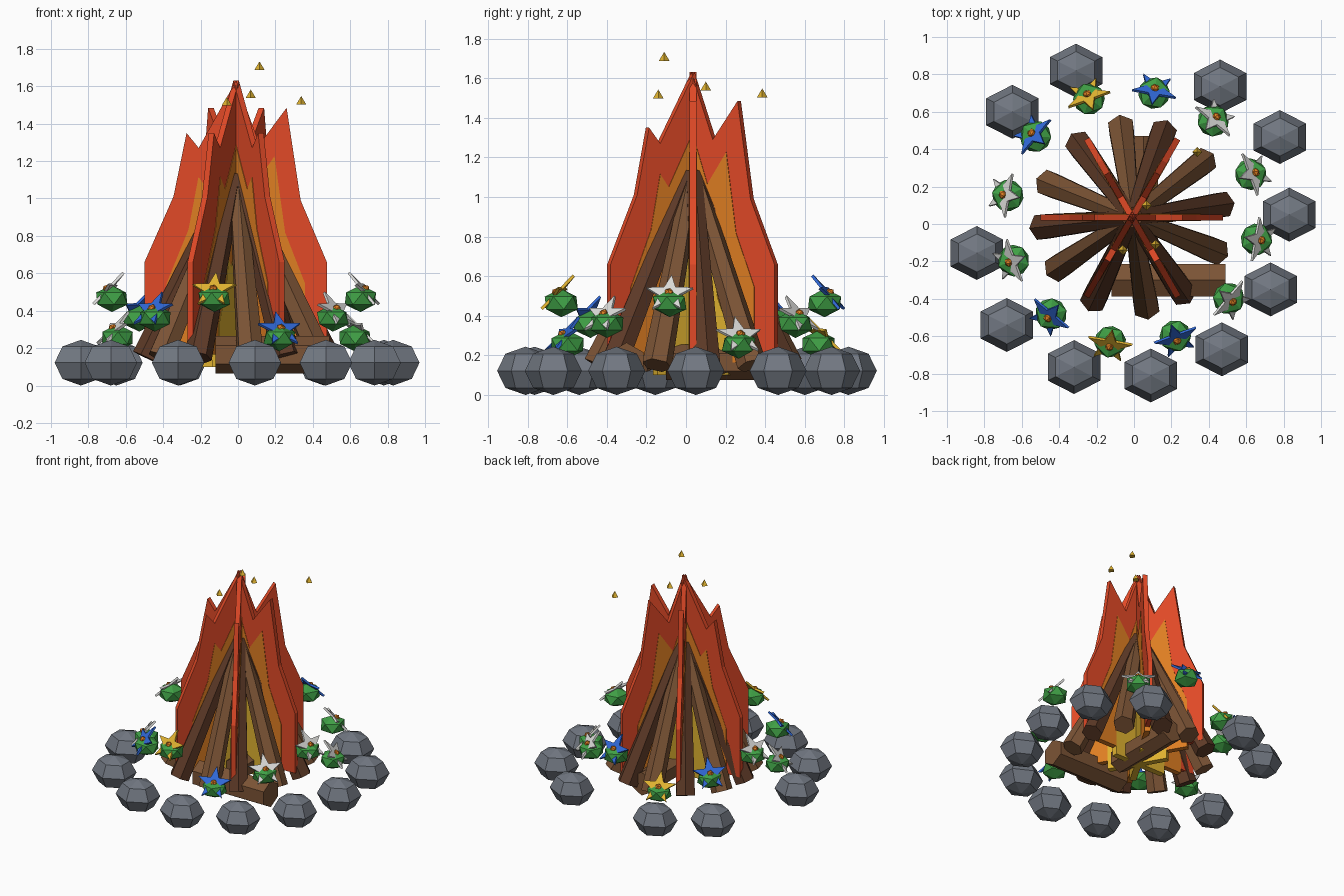
import bpy, bmesh, math
from mathutils import Vector, Matrix

if "Cube" in bpy.data.objects:
    bpy.data.objects.remove(bpy.data.objects["Cube"])

CENTER = Vector((-0.01, 0.035, 0))


def mat(name, rgb):
    m = bpy.data.materials.new(name)
    m.diffuse_color = (*rgb, 1)
    m.use_nodes = True
    m.node_tree.nodes["Principled BSDF"].inputs["Base Color"].default_value = m.diffuse_color
    return m


RED = mat("flame_red", (0.76, 0.068, 0.02))
ORANGE = mat("flame_orange", (0.74, 0.21, 0.016))
YELLOW = mat("golden_yellow", (0.75, 0.45, 0.03))
LIGHT_WOOD = mat("light_wood", (0.2, 0.088, 0.036))
DARK_WOOD = mat("dark_wood", (0.11, 0.042, 0.02))
STONE = mat("stone_grey", (0.165, 0.185, 0.22))
GREEN = mat("leaf_green", (0.05, 0.35, 0.06))
BLUE = mat("petal_blue", (0.03, 0.14, 0.68))
WHITE = mat("petal_white", (0.72, 0.72, 0.7))


def add(name, bm, material):
    """Turn a bmesh into a flat shaded object."""
    bmesh.ops.recalc_face_normals(bm, faces=bm.faces)
    me = bpy.data.meshes.new(name)
    bm.to_mesh(me)
    bm.free()
    me.materials.append(material)
    ob = bpy.data.objects.new(name, me)
    bpy.context.collection.objects.link(ob)
    return ob


def log(name, a, b, r1, r2, material, roll=0.0):
    """Tapered six-sided log from a to b."""
    a, b = Vector(a), Vector(b)
    d = b - a
    m = (Matrix.Translation((a + b) / 2) @ d.to_track_quat('Z', 'Y').to_matrix().to_4x4()
         @ Matrix.Rotation(roll, 4, 'Z'))
    bm = bmesh.new()
    bmesh.ops.create_cone(bm, cap_ends=True, segments=6, radius1=r1, radius2=r2,
                          depth=d.length, matrix=m)
    add(name, bm, material)


def plate(name, outline, thick, matrix, material):
    """Flat outline in local XY, thickened around its own plane."""
    bm = bmesh.new()
    f = bm.faces.new([bm.verts.new((x, y, -thick / 2)) for x, y in outline])
    ext = bmesh.ops.extrude_face_region(bm, geom=[f])
    vs = [g for g in ext["geom"] if isinstance(g, bmesh.types.BMVert)]
    bmesh.ops.translate(bm, verts=vs, vec=(0, 0, thick))
    bmesh.ops.transform(bm, matrix=matrix, verts=bm.verts)
    add(name, bm, material)


# Ring of stones
STONES = [(-.31, .82), (-.65, .60), (.46, .735), (.78, .465), (.83, .05), (.73, -.35),
          (.47, -.67), (.09, -.81), (-.32, -.765), (-.68, -.54), (-.84, -.155)]
for i, (x, y) in enumerate(STONES):
    bm = bmesh.new()
    bmesh.ops.create_uvsphere(bm, u_segments=6, v_segments=4, radius=1)
    bmesh.ops.transform(bm, verts=bm.verts, matrix=Matrix.Translation((x, y, 0.122))
                        @ Matrix.Diagonal((0.162, 0.144, 0.122, 1)))
    add(f"stone_{i}", bm, STONE)

# Leaning logs, alternating wood tones
ANGLES = [97, 70, 38, 8, 338, 304, 279, 245, 214, 186, 158, 126]
for i, deg in enumerate(ANGLES):
    a = math.radians(deg)
    out = Vector((math.cos(a), math.sin(a), 0))
    log(f"leaning_log_{i}", CENTER + out * 0.485 + Vector((0, 0, 0.15)),
        CENTER + out * 0.02 + Vector((0, 0, 1.09 + 0.03 * (i % 2))), 0.076, 0.045,
        DARK_WOOD if i % 2 else LIGHT_WOOD)

# Logs lying at the base
log("base_log_front", (-.12, -.3, .165), (.49, -.3, .165), .1, .1, LIGHT_WOOD)
log("base_log_back", (.05, -.1, .165), (.05, .47, .165), .09, .09, LIGHT_WOOD)

# Flames: three crossed sheets, each with nested colour layers
FLAME = [(-.49, .2), (.485, .2), (.485, .66), (.345, .99), (.27, 1.485), (.125, 1.29),
         (0, 1.63), (-.2, 1.27), (-.265, 1.35), (-.335, 1.01), (-.49, .66)]
LAYERS = [("outer_flame", RED, 1, 1, .034), ("middle_flame", ORANGE, .76, .826, .040),
          ("inner_flame", YELLOW, .45, .5, .046)]
for k in range(3):
    m = (Matrix.Translation(CENTER) @ Matrix.Rotation(math.radians(60 * k), 4, 'Z')
         @ Matrix.Rotation(math.pi / 2, 4, 'X'))
    for name, material, su, sz, thick in LAYERS:
        plate(f"{name}_{k}", [(u * su, z * sz) for u, z in FLAME], thick, m, material)

# Floating embers
EMBERS = [(.115, -.11, 1.71), (.068, .1, 1.56), (.338, .385, 1.525), (-.06, -.14, 1.52)]
for i, p in enumerate(EMBERS):
    bm = bmesh.new()
    bmesh.ops.create_cone(bm, cap_ends=True, segments=4, radius1=.027, radius2=0,
                          depth=.045, matrix=Matrix.Translation(p))
    add(f"ember_{i}", bm, YELLOW)

# Flowers: leafy clump, tilted star of petals and a small heart
STAR = [((.125 if j % 2 == 0 else .05) * math.cos(math.pi * (j / 5 + .5)),
         (.125 if j % 2 == 0 else .05) * math.sin(math.pi * (j / 5 + .5))) for j in range(10)]
PETALS = [WHITE, WHITE, WHITE, BLUE, YELLOW, BLUE, WHITE, WHITE, BLUE, YELLOW, BLUE, WHITE]
HEIGHTS = [.465, .255, .36]
for i, petal in enumerate(PETALS):
    a = math.radians(-10 + 30 * i)
    out = Vector((math.cos(a), math.sin(a), 0))
    p = CENTER + out * 0.675 + Vector((0, 0, HEIGHTS[i % 3]))
    bm = bmesh.new()
    bmesh.ops.create_icosphere(bm, subdivisions=1, radius=1)
    bmesh.ops.transform(bm, verts=bm.verts, matrix=Matrix.Translation(p)
                        @ Matrix.Rotation(a, 4, 'Z') @ Matrix.Diagonal((.095, .095, .072, 1)))
    add(f"leaf_clump_{i}", bm, GREEN)
    # local X = sideways, local Y = up and inward, local Z = outward and up
    m = (Matrix.Translation(p + out * .02 + Vector((0, 0, .045)))
         @ Matrix.Rotation(a + math.pi / 2, 4, 'Z') @ Matrix.Rotation(math.radians(48), 4, 'X'))
    plate(f"petal_star_{i}", STAR, .015, m, petal)
    bm = bmesh.new()
    bmesh.ops.create_icosphere(bm, subdivisions=1, radius=.025,
                               matrix=m @ Matrix.Translation((0, 0, .008)))
    add(f"flower_heart_{i}", bm, ORANGE)
